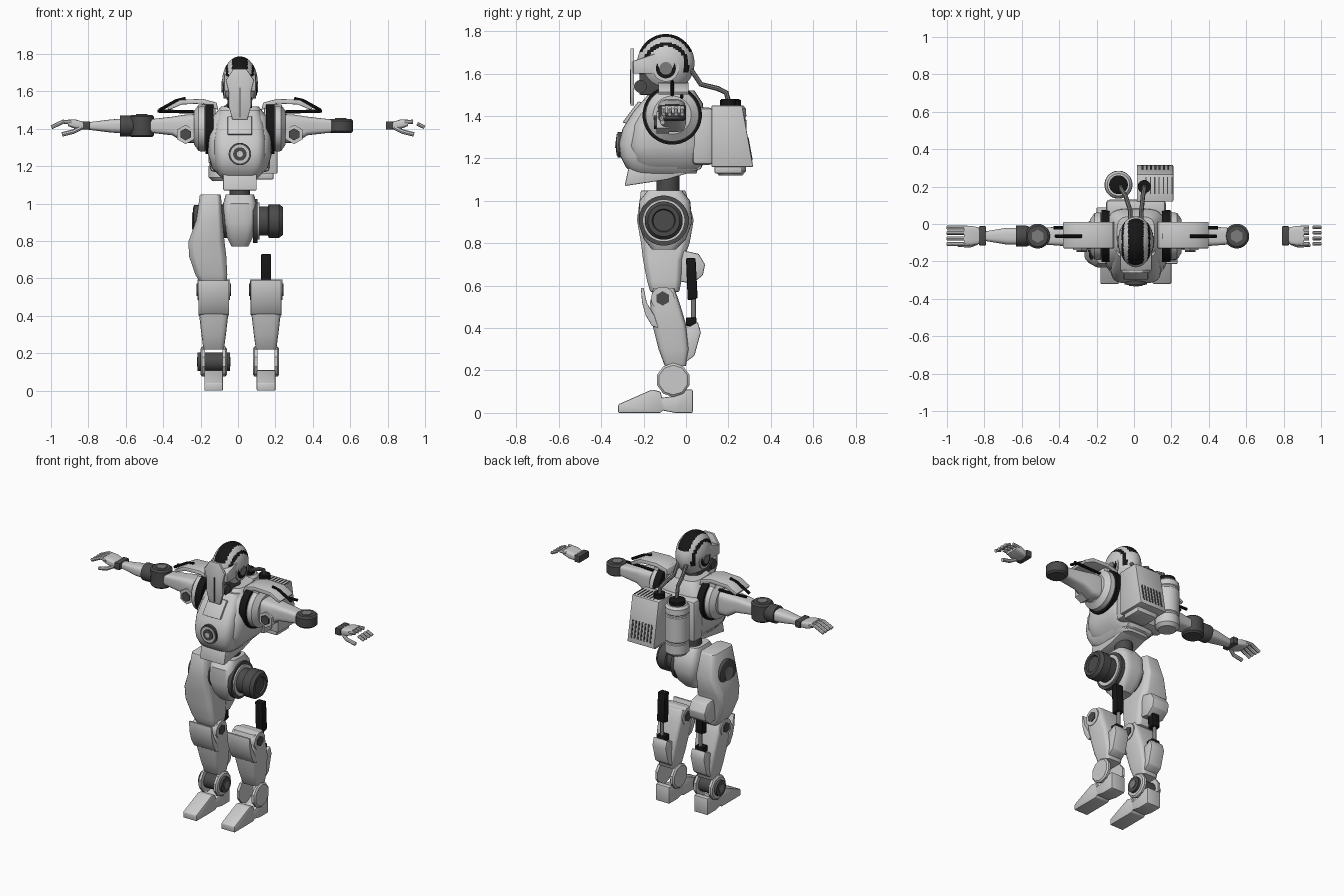
import bpy, bmesh, math

cube = bpy.data.objects.get("Cube")
if cube:
    bpy.data.objects.remove(cube, do_unlink=True)

MID = .01  # body centre line


def material(name, value):
    mat = bpy.data.materials.new(name)
    mat.use_nodes = True
    colour = (value, value, value, 1)
    mat.diffuse_color = colour
    mat.node_tree.nodes["Principled BSDF"].inputs["Base Color"].default_value = colour
    return mat


LIGHT = material("light grey armour", .6)
METAL = material("mid grey metal", .2)
DARK = material("dark grey joint", .07)
BLACK = material("black rubber", .008)


def finish(name, bm, mat, bevel=0):
    """Bevel hard edges, shade and link a finished part."""
    bmesh.ops.recalc_face_normals(bm, faces=bm.faces[:])
    if bevel:
        hard = [e for e in bm.edges if e.is_manifold and e.calc_face_angle() > .6]
        bmesh.ops.bevel(bm, geom=hard, offset=bevel, segments=2, profile=.5,
                        affect='EDGES', clamp_overlap=True)
    mesh = bpy.data.meshes.new(name)
    bm.to_mesh(mesh)
    bm.free()
    mesh.materials.append(mat)
    obj = bpy.data.objects.new(name, mesh)
    bpy.context.collection.objects.link(obj)
    smooth(obj)
    return obj


def smooth(obj):
    bpy.ops.object.select_all(action='DESELECT')
    obj.select_set(True)
    bpy.context.view_layer.objects.active = obj
    bpy.ops.object.shade_smooth_by_angle(angle=math.radians(35))


def place(axis, u, v, t):
    return {'X': (t, u, v), 'Y': (u, t, v), 'Z': (u, v, t)}[axis]


def skin(name, rings, mat, bevel=0):
    """Join equal rings of points into a capped solid."""
    bm = bmesh.new()
    loops = [[bm.verts.new(p) for p in ring] for ring in rings]
    for low, high in zip(loops, loops[1:]):
        for i in range(len(low)):
            bm.faces.new((low[i - 1], low[i], high[i], high[i - 1]))
    bm.faces.new(loops[0])
    bm.faces.new(loops[-1])
    return finish(name, bm, mat, bevel)


def prism(name, axis, points, start, end, mat, bevel=.006):
    return skin(name, [[place(axis, u, v, t) for u, v in points]
                       for t in (start, end)], mat, bevel)


def loft(name, axis, sections, mat, sides=32, power=4, bevel=0):
    """Rounded-box sections (t, u low, u high, v low, v high) along an axis."""
    def bend(value):
        return math.copysign(abs(value) ** (2 / power), value)
    rings = []
    for t, ul, uh, vl, vh in sections:
        ring = []
        for i in range(sides):
            a = (i + .5) * math.tau / sides
            ring.append(place(axis, (ul + uh + (uh - ul) * bend(math.cos(a))) / 2,
                              (vl + vh + (vh - vl) * bend(math.sin(a))) / 2, t))
        rings.append(ring)
    return skin(name, rings, mat, bevel)


def lathe(name, axis, centre, steps, mat, sides=32):
    u, v = centre
    return loft(name, axis, [(t, u - r, u + r, v - r, v + r) for t, r in steps],
                mat, sides, 2)


def box(name, x, y, z, mat, bevel=.006):
    return prism(name, 'X', [(y[0], z[0]), (y[1], z[0]), (y[1], z[1]), (y[0], z[1])],
                 x[0], x[1], mat, bevel)


def tube(name, points, radius, mat):
    curve = bpy.data.curves.new(name, 'CURVE')
    curve.dimensions = '3D'
    curve.bevel_depth, curve.bevel_resolution, curve.use_fill_caps = radius, 2, True
    line = curve.splines.new('POLY')
    line.points.add(len(points) - 1)
    for node, p in zip(line.points, points):
        node.co = (*p, 1)
    curve.materials.append(mat)
    obj = bpy.data.objects.new(name, curve)
    bpy.context.collection.objects.link(obj)
    bpy.ops.object.select_all(action='DESELECT')
    obj.select_set(True)
    bpy.context.view_layer.objects.active = obj
    bpy.ops.object.convert(target='MESH')
    smooth(bpy.context.view_layer.objects.active)


def centred(rows):
    """Sections (z, half width, y low, y high) around the centre line."""
    return [(z, MID - w, MID + w, a, b) for z, w, a, b in rows]


# Torso: side shell, front shell, skirt, waist and pelvis
loft("chest_side_shell", 'Z', centred([
    (1.15, .11, -.23, .07), (1.19, .15, -.26, .09), (1.26, .17, -.28, .09),
    (1.36, .17, -.26, .09), (1.46, .15, -.2, .08), (1.52, .1, -.15, .04)]), LIGHT)
loft("chest_front_shell", 'Z', centred([
    (1.13, .09, -.25, .05), (1.16, .12, -.285, .06), (1.21, .135, -.31, .06),
    (1.27, .14, -.317, .06), (1.34, .14, -.3, .06), (1.42, .13, -.25, .06),
    (1.5, .11, -.18, .05)]), LIGHT, power=5)
prism("collar_plate", 'X', [(-.3, 1.37), (-.225, 1.47), (-.2, 1.46), (-.26, 1.36)],
      MID - .065, MID + .065, LIGHT)
for label, front, radius, mat in (("rim", -.323, .06, DARK), ("ring", -.327, .05, LIGHT),
                                  ("lens", -.331, .036, DARK), ("core", -.335, .016, LIGHT)):
    lathe("chest_port_" + label, 'Y', (MID, 1.265), [(-.28, radius), (front, radius)], mat)
prism("skirt_plate", 'X', [(-.27, 1.16), (-.29, 1.07), (-.09, 1.1), (.07, 1.15),
                           (.08, 1.2), (-.1, 1.2)], MID - .09, MID + .09, LIGHT)
lathe("waist_joint", 'Z', (MID, -.085), [(1, .055), (1.12, .055)], DARK)
loft("pelvis", 'Z', centred([
    (.77, .045, -.16, -.05), (.82, .07, -.2, 0), (.9, .09, -.225, .03),
    (1, .09, -.22, .02), (1.05, .075, -.18, -.02)]), LIGHT)

# Left hip stub and right thigh
HIP = (-.105, .907)
lathe("hip_flange", 'X', HIP, [(.08, .118), (.105, .118)], DARK)
lathe("hip_collar", 'X', HIP, [(.1, .1), (.115, .1)], LIGHT)
lathe("hip_stub", 'X', HIP, [(.1, .078), (.16, .078), (.165, .09), (.22, .09),
                             (.24, .075), (.24, .055), (.23, .05)], DARK)
lathe("right_hip_axle", 'X', HIP, [(-.15, .09), (-.05, .09)], DARK)
loft("right_thigh", 'Z', [
    (.57, -.2, -.06, -.17, -.03), (.62, -.23, -.055, -.185, -.02),
    (.72, -.265, -.06, -.205, -.01), (.8, -.267, -.07, -.215, .02),
    (.91, -.225, -.08, -.235, .04), (1.05, -.205, -.09, -.215, 0)],
    LIGHT, sides=8, power=6, bevel=.008)
lathe("right_thigh_hub", 'X', HIP, [(-.2, .085), (-.235, .085), (-.24, .07)], DARK)
lathe("right_thigh_hub_cap", 'X', HIP, [(-.2, .045), (-.246, .045)], METAL)
prism("right_thigh_rear_guard", 'X', [(-.03, .77), (.06, .75), (.09, .7), (.08, .65),
                                      (.03, .61), (-.03, .62)], -.2, -.08, LIGHT)

for side, s in (("right", -1), ("left", 1)):
    def mx(distance):
        return MID + s * distance
    leg = mx(.14)

    def part(name):
        return side + "_" + name

    # Lower leg with knee guard, calf and piston
    loft(part("shin"), 'Z', [(z, leg - w, leg + w, a, b) for z, w, a, b in (
        (.22, .055, -.1, 0), (.3, .066, -.13, .015), (.42, .08, -.16, 0),
        (.52, .085, -.17, -.03), (.59, .08, -.155, -.055))],
        LIGHT, sides=16, power=6, bevel=.004)
    prism(part("knee_guard"), 'X', [
        (-.213, .59), (-.2, .59), (-.185, .52), (-.15, .46), (-.13, .4), (-.16, .41),
        (-.19, .46), (-.207, .52)], leg - .082, leg + .082, LIGHT, .003)
    lathe(part("knee_boss"), 'X', (-.11, .54), [(leg - .087, .055), (leg + .087, .055)], LIGHT)
    lathe(part("knee_bolt"), 'X', (-.11, .54), [(leg - .092, .034), (leg + .092, .034)], DARK, 6)
    prism(part("calf"), 'X', [(-.02, .4), (.02, .41), (.055, .43), (.07, .38),
                              (.04, .27), (0, .24), (-.03, .3)],
          leg - .05, leg + .05, LIGHT)
    prism(part("piston_body"), 'X', [(.0, .73), (.045, .73), (.055, .54), (.008, .53)],
          leg - .027, leg + .027, BLACK)
    lathe(part("piston_rod"), 'Z', (leg, .035), [(.4, .012), (.55, .012)], METAL, 16)
    box(part("piston_mount"), (leg - .03, leg + .03), (0, .05), (.41, .45), BLACK)

    # Ankle and foot
    for sign in (-1, 1):
        lathe(part("ankle_ear"), 'X', (-.06, .155),
              [(leg + sign * .046, .08), (leg + sign * .062, .08), (leg + sign * .07, .07)],
              LIGHT, 10)
    if side == "right":
        lathe("right_ankle_hub", 'X', (-.06, .155), [(leg - .086, .05), (leg + .086, .05)], DARK)
        lathe("right_ankle_cap", 'X', (-.06, .155), [(leg - .09, .025), (leg + .09, .025)], METAL)
    prism(part("toe"), 'X', [(-.32, 0), (-.32, .04), (-.16, .11), (-.12, .1),
                             (-.1, .02), (-.12, 0)], leg - .05, leg + .05, LIGHT)
    prism(part("heel"), 'X', [(-.13, .015), (-.13, .07), (-.05, .08), (0, .11),
                              (.032, .11), (.032, 0), (-.05, 0)], leg - .05, leg + .05, LIGHT)

    # Shoulder and upper arm
    SOCKET = (-.065, 1.405)
    lathe(part("shoulder_seal"), 'X', SOCKET, [(mx(.14), .14), (mx(.185), .14)], BLACK)
    lathe(part("shoulder_cup"), 'X', SOCKET, [
        (mx(.18), .12), (mx(.19), .128), (mx(.22), .125), (mx(.245), .09)], LIGHT)
    box(part("shoulder_block"), (mx(.13), mx(.225)), (-.12, .005), (1.45, 1.53), LIGHT)
    loft(part("upper_arm"), 'X', [
        (mx(.22), -.135, 0, 1.325, 1.48), (mx(.3), -.13, 0, 1.325, 1.475),
        (mx(.36), -.12, -.01, 1.365, 1.465), (mx(.49), -.11, -.02, 1.38, 1.45)], LIGHT)
    lathe(part("arm_bolt_seat"), 'Y', (mx(.29), 1.37), [(-.08, .052), (-.14, .052)], LIGHT, 6)
    lathe(part("arm_bolt"), 'Y', (mx(.29), 1.37), [(-.08, .032), (-.15, .032)], DARK, 6)
    prism(part("shoulder_plate"), 'Y', [(mx(x), z) for x, z in (
        (.115, 1.5), (.125, 1.54), (.2, 1.56), (.32, 1.555), (.39, 1.515),
        (.38, 1.5), (.31, 1.53), (.2, 1.535))], -.13, .012, LIGHT, .004)
    tube(part("shoulder_strut"), [(mx(.29), -.065, 1.562), (mx(.34), -.065, 1.55),
                                  (mx(.43), -.065, 1.5)], .009, BLACK)
    tube(part("arm_rod"), [(mx(.24), -.02, 1.49), (mx(.44), -.02, 1.495)], .009, BLACK)

    # Elbow
    elbow = -.515 if s < 0 else .55
    half = .06 if s < 0 else .038
    lathe(part("elbow"), 'Z', (elbow, -.065), [
        (1.415 - half, .055), (1.425 - half, .066), (1.405 + half, .066),
        (1.415 + half, .055)], DARK)
    lathe(part("elbow_bolt"), 'Z', (elbow, -.065), [(1.38, .035), (1.42 + half, .035)], METAL, 6)

    # Hand: cuff, palm, thumb and fingers
    def hand(distance, y, z):
        return s * distance, y, z
    box(part("wrist_cuff"), (s * .79, s * .83), (-.115, -.012), (1.395, 1.44), DARK)
    loft(part("palm"), 'X', [(s * .82, -.105, -.02, 1.395, 1.435),
                             (s * .87, -.115, -.01, 1.4, 1.45),
                             (s * .91, -.112, -.012, 1.415, 1.45)], LIGHT)
    tube(part("thumb"), [hand(.84, -.1, 1.405), hand(.88, -.115, 1.385),
                         hand(.94, -.11, 1.37)], .012, LIGHT)
    for y in (-.106, -.077, -.047, -.018):
        base = [hand(.89, y, 1.435), hand(.935, y, 1.438)]
        tip = [hand(.958, y, 1.427), hand(.998, y, 1.408)]
        if s < 0:
            tube("right_finger", base + tip, .011, LIGHT)
        else:
            tube("left_finger_base", base, .011, LIGHT)
            tube("left_finger_tip", tip, .01, LIGHT)

# Right forearm
lathe("right_elbow_band", 'X', (-.065, 1.415), [(-.56, .05), (-.575, .056), (-.63, .056)], DARK)
loft("right_forearm", 'X', [(-.61, -.11, -.02, 1.375, 1.455), (-.68, -.11, -.02, 1.38, 1.45),
                            (-.8, -.09, -.04, 1.395, 1.435)], LIGHT, power=3)

# Backpack: box, tank, vents and hoses
box("back_mount", (-.15, .17), (.03, .13), (1.17, 1.44), LIGHT, .02)
prism("pack_box", 'X', [(.12, 1.45), (.265, 1.45), (.317, 1.16), (.12, 1.16)],
      .015, .21, LIGHT, .005)
for i in range(7):
    x = .04 + i * .023
    prism("rear_vent", 'X', [(.28, 1.19), (.315, 1.19), (.295, 1.3), (.27, 1.3)],
          x, x + .01, DARK, 0)
    box("top_vent", (x + .022, x + .028), (.16, .25), (1.44, 1.453), DARK, 0)
box("pack_base", (.04, .19), (.135, .265), (1.13, 1.17), LIGHT)
lathe("pack_socket", 'Z', (.055, .2), [(1.44, .035), (1.48, .035)], BLACK)
TANK = (-.083, .21)
lathe("tank", 'Z', TANK, [(1.12, .055), (1.14, .074), (1.2, .074), (1.205, .07), (1.215, .07),
                          (1.22, .075), (1.38, .075), (1.385, .07), (1.395, .07),
                          (1.4, .075), (1.435, .073), (1.45, .06)], LIGHT)
lathe("tank_cap", 'Z', TANK, [(1.44, .05), (1.475, .05), (1.48, .04)], BLACK)
for start, end in ((-.02, -.07), (.04, .055)):
    tube("air_hose", [(start, 0, 1.62), (start, .03, 1.61), (start, .07, 1.55),
                      ((start + end) / 2, .15, 1.53), (end, .19, 1.51), (end, .2, 1.47)],
         .012, METAL)

# Head: skull with black crest and side bands
bm = bmesh.new()
bmesh.ops.create_uvsphere(bm, u_segments=64, v_segments=48, radius=1)
for v in bm.verts:
    v.co = (MID + v.co.x * .095, -.095 + v.co.y * .135, 1.65 + v.co.z * .137)
skull = finish("skull", bm, LIGHT)
skull.data.materials.append(BLACK)
for face in skull.data.polygons:
    x, y, z = face.center
    reach = math.hypot(y + .095, z - 1.64)
    crest = abs(x - MID) < .042 and z > 1.7
    band = abs(x - MID) > .045 and .09 < reach < .108 and z > 1.61
    face.material_index = int(crest or band)
lathe("neck", 'Z', (MID, -.09), [(1.44, .065), (1.6, .055)], DARK)
box("jaw", (MID - .055, MID + .055), (-.22, -.06), (1.5, 1.6), DARK)
prism("visor", 'X', [(-.25, 1.66), (-.13, 1.7), (-.1, 1.6), (-.25, 1.6)],
      MID - .085, MID + .085, LIGHT)
prism("face_plate", 'Y', [(MID + x, z) for x, z in (
    (-.04, 1.45), (.04, 1.45), (.06, 1.52), (.06, 1.6), (.075, 1.66), (.035, 1.72),
    (-.035, 1.72), (-.075, 1.66), (-.06, 1.6), (-.06, 1.52))], -.262, -.245, LIGHT, .003)
box("face_seam", (MID - .003, MID + .003), (-.265, -.258), (1.46, 1.62), DARK, 0)
lathe("jaw_filter", 'X', (-.215, 1.54), [(MID - .065, .03), (MID + .065, .03)], DARK)
for label, reach, radius, mat in (("plate", .087, .062, LIGHT), ("ring", .091, .047, BLACK),
                                  ("cap", .097, .03, METAL)):
    lathe("ear_" + label, 'X', (-.095, 1.625), [(MID - reach, radius), (MID + reach, radius)], mat)
